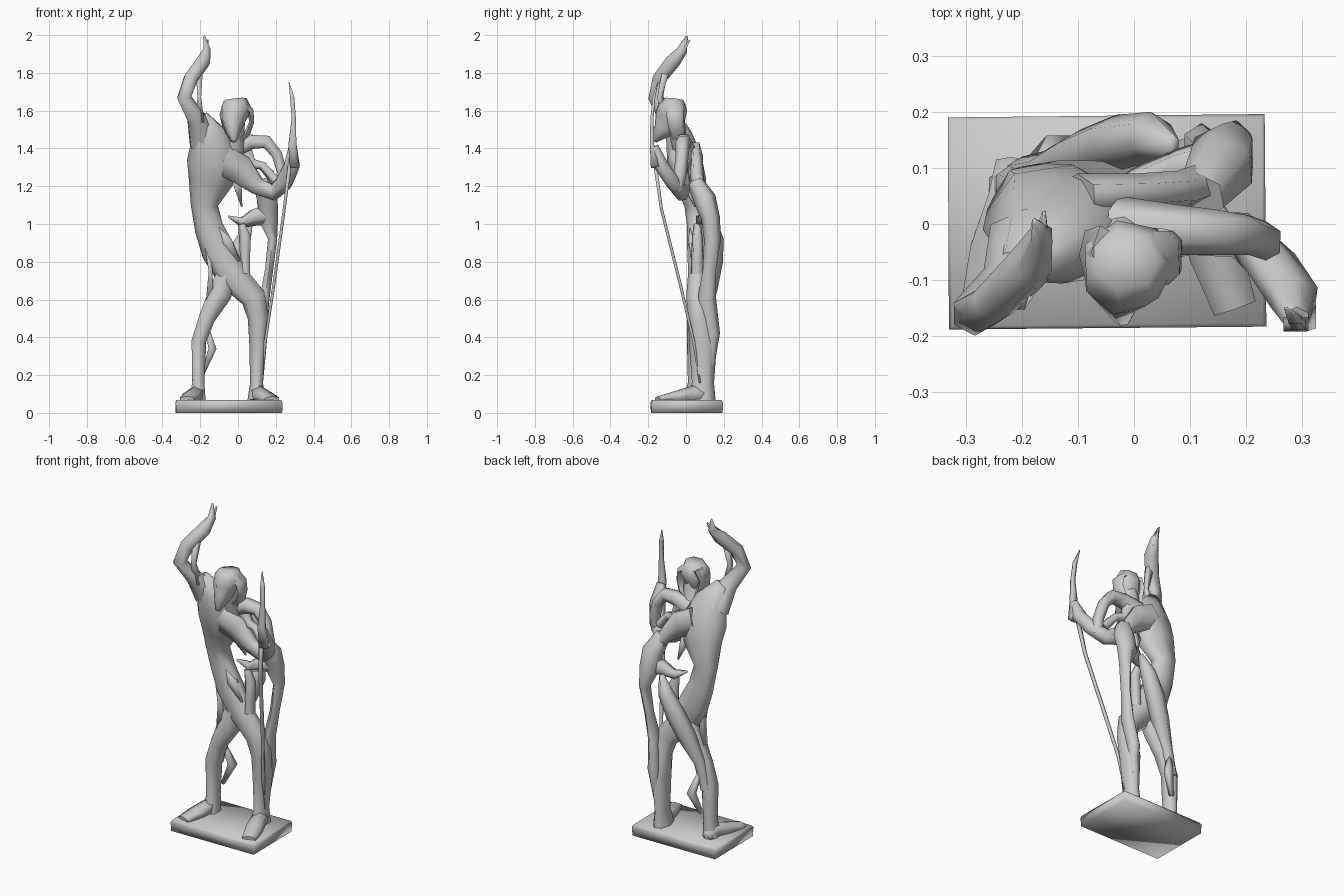
import bpy, bmesh, math
from mathutils import Vector


def finish(name, bm, angle=80):
    bmesh.ops.recalc_face_normals(bm, faces=bm.faces)
    me = bpy.data.meshes.new(name)
    bm.to_mesh(me)
    bm.free()
    ob = bpy.data.objects.new(name, me)
    bpy.context.collection.objects.link(ob)
    bpy.ops.object.select_all(action='DESELECT')
    ob.select_set(True)
    bpy.context.view_layer.objects.active = ob
    bpy.ops.object.shade_smooth_by_angle(angle=math.radians(angle))
    return ob


def limb(name, rings, sides=6, ref=(0, 1, 0), twist=0.5):
    """Faceted tube through (x, y, z, width radius, depth radius) stations."""
    bm = bmesh.new()
    pts = [Vector(r[:3]) for r in rings]
    loops = []
    for i, r in enumerate(rings):
        t = (pts[min(i + 1, len(pts) - 1)] - pts[max(i - 1, 0)]).normalized()
        u = t.cross(Vector(ref)).normalized()
        v = u.cross(t)
        loop = []
        for k in range(sides):
            a = 2 * math.pi * (k + twist) / sides
            loop.append(bm.verts.new(pts[i] + u * r[3] * math.cos(a) + v * r[4] * math.sin(a)))
        loops.append(loop)
    for a, b in zip(loops, loops[1:]):
        for k in range(sides):
            j = (k + 1) % sides
            bm.faces.new((a[k], a[j], b[j], b[k]))
    bm.faces.new(loops[0])
    bm.faces.new(loops[-1])
    return finish(name, bm, 95 if sides < 5 else 80)


# plinth with a slightly chamfered top
bm = bmesh.new()
prev = None
for z, d in ((0, 0.002), (0.055, 0), (0.067, 0.006)):
    loop = [bm.verts.new((x, y, z)) for x, y in
            ((-0.33 + d, -0.188 + d), (0.236 - d, -0.183 + d), (0.233 - d, 0.196 - d), (-0.332 + d, 0.19 - d))]
    if prev:
        for k in range(4):
            bm.faces.new((prev[k], prev[(k + 1) % 4], loop[(k + 1) % 4], loop[k]))
    else:
        bm.faces.new(loop)
    prev = loop
bm.faces.new(prev)
finish("plinth", bm, 95)

# torso sweeping diagonally across the front into the right-hand leg
limb("torso_and_leg", [
    (-0.20, -0.07, 1.57, 0.045, 0.035), (-0.155, -0.04, 1.47, 0.10, 0.07),
    (-0.12, -0.01, 1.35, 0.15, 0.095), (-0.14, 0.025, 1.23, 0.125, 0.085),
    (-0.175, 0.05, 1.10, 0.075, 0.06), (-0.15, 0.06, 0.98, 0.08, 0.055),
    (-0.10, 0.06, 0.86, 0.095, 0.055), (-0.03, 0.06, 0.73, 0.085, 0.05),
    (0.085, 0.055, 0.61, 0.07, 0.055), (0.11, 0.07, 0.50, 0.058, 0.06),
    (0.108, 0.09, 0.36, 0.048, 0.075), (0.10, 0.09, 0.16, 0.036, 0.06),
    (0.10, 0.08, 0.065, 0.05, 0.08)], sides=7)

# rear sweep crossing the other way from the hip into the left leg
limb("rear_sweep", [
    (0.07, 0.14, 1.02, 0.012, 0.02), (0.03, 0.155, 0.92, 0.045, 0.045),
    (-0.03, 0.145, 0.80, 0.06, 0.05), (-0.09, 0.12, 0.67, 0.055, 0.05),
    (-0.16, 0.09, 0.52, 0.035, 0.04), (-0.20, 0.09, 0.36, 0.03, 0.03)], sides=6)
# upper back carrying across to the bow-arm side
limb("back_band", [
    (-0.10, 0.05, 1.36, 0.09, 0.04), (0.0, 0.055, 1.32, 0.085, 0.035),
    (0.08, 0.06, 1.24, 0.05, 0.035), (0.14, 0.08, 1.16, 0.035, 0.035)], sides=6)

# left-hand leg and calf shard
limb("left_leg", [
    (-0.06, 0.07, 0.76, 0.05, 0.05), (-0.095, 0.06, 0.63, 0.072, 0.055),
    (-0.165, 0.055, 0.50, 0.05, 0.05), (-0.207, 0.06, 0.38, 0.045, 0.055),
    (-0.21, 0.06, 0.16, 0.037, 0.05), (-0.215, 0.05, 0.065, 0.05, 0.065)])
limb("left_hip_strut", [
    (-0.165, 0.05, 0.92, 0.025, 0.03), (-0.145, 0.04, 0.75, 0.014, 0.025),
    (-0.15, 0.05, 0.58, 0.03, 0.03)], sides=4)
limb("calf_shard", [
    (-0.17, 0.10, 0.47, 0.012, 0.02), (-0.135, 0.14, 0.34, 0.03, 0.025),
    (-0.18, 0.11, 0.22, 0.012, 0.015)], sides=4)

# feet
for side, x, tx in (("left", -0.22, -0.27), ("right", 0.11, 0.18)):
    limb(side + "_foot", [
        (x, 0.11, 0.08, 0.03, 0.03), (x, 0.05, 0.10, 0.045, 0.05),
        ((x + tx) / 2, -0.05, 0.085, 0.055, 0.032), (tx, -0.15, 0.072, 0.045, 0.016)],
         ref=(0, 0, 1))

# open flank on the right side, reaching from chest to knee
limb("right_flank", [
    (0.12, 0.05, 1.22, 0.045, 0.045), (0.155, 0.10, 1.13, 0.062, 0.06),
    (0.16, 0.13, 1.03, 0.06, 0.05), (0.183, 0.14, 0.92, 0.028, 0.045),
    (0.165, 0.125, 0.76, 0.025, 0.035), (0.14, 0.11, 0.60, 0.03, 0.05),
    (0.12, 0.14, 0.42, 0.035, 0.04), (0.11, 0.13, 0.25, 0.02, 0.02)], sides=6)
# abdominal shards in the middle opening
limb("centre_strut", [
    (0.02, 0.06, 1.00, 0.02, 0.02), (0.04, 0.06, 0.93, 0.035, 0.03),
    (0.04, 0.06, 0.80, 0.028, 0.035), (0.035, 0.06, 0.62, 0.04, 0.04)], sides=5)
limb("upper_shard", [
    (-0.05, 0.06, 1.04, 0.006, 0.008), (0.02, 0.08, 1.01, 0.03, 0.03),
    (0.09, 0.10, 1.04, 0.05, 0.04), (0.16, 0.12, 1.05, 0.055, 0.04)], sides=5)
limb("waist_spike", [
    (-0.01, 0.0, 1.24, 0.035, 0.03), (0.005, 0.02, 1.17, 0.022, 0.025),
    (0.02, 0.05, 1.09, 0.004, 0.005)], sides=4)
limb("hip_shard", [
    (-0.12, 0.03, 0.99, 0.01, 0.01), (-0.06, 0.03, 0.91, 0.04, 0.025),
    (-0.01, 0.05, 0.80, 0.03, 0.03)], sides=4)

# chest band running into the bow arm's forearm
limb("chest_band_and_forearm", [
    (-0.08, -0.04, 1.34, 0.09, 0.06), (0.01, -0.03, 1.29, 0.09, 0.045),
    (0.10, -0.015, 1.20, 0.052, 0.04), (0.19, -0.02, 1.165, 0.046, 0.042),
    (0.245, -0.07, 1.22, 0.05, 0.04), (0.285, -0.13, 1.31, 0.048, 0.038),
    (0.29, -0.17, 1.41, 0.024, 0.024)])
# shoulder and upper arm forming an open ring
limb("upper_arm", [
    (-0.03, 0.00, 1.40, 0.06, 0.05), (0.07, -0.01, 1.435, 0.045, 0.045),
    (0.15, -0.015, 1.435, 0.04, 0.04), (0.205, -0.02, 1.37, 0.033, 0.035),
    (0.235, -0.03, 1.27, 0.03, 0.035), (0.23, -0.05, 1.18, 0.035, 0.035)], sides=6)
limb("armpit_bridge", [
    (0.03, 0.0, 1.40, 0.05, 0.035), (0.07, 0.0, 1.32, 0.035, 0.03),
    (0.13, -0.01, 1.31, 0.025, 0.025), (0.20, -0.03, 1.23, 0.03, 0.025)], sides=5)

# bow: upper blade and long thin lower rod
limb("bow_upper", [
    (0.30, -0.165, 1.30, 0.035, 0.03), (0.288, -0.18, 1.42, 0.03, 0.016),
    (0.295, -0.18, 1.56, 0.016, 0.012), (0.287, -0.17, 1.67, 0.016, 0.010),
    (0.27, -0.15, 1.75, 0.003, 0.003)], sides=4)
limb("bow_lower", [
    (0.28, -0.17, 1.36, 0.014, 0.014), (0.245, -0.13, 1.08, 0.011, 0.011),
    (0.19, -0.03, 0.68, 0.011, 0.011), (0.145, 0.04, 0.38, 0.010, 0.010),
    (0.125, 0.08, 0.12, 0.006, 0.006)], sides=4)

# raised arm with a small gap at the elbow
limb("raised_arm", [
    (-0.185, -0.03, 1.43, 0.08, 0.065), (-0.22, -0.10, 1.56, 0.055, 0.045),
    (-0.285, -0.16, 1.67, 0.042, 0.04), (-0.25, -0.14, 1.77, 0.042, 0.038),
    (-0.185, -0.07, 1.86, 0.042, 0.042), (-0.165, -0.02, 1.92, 0.022, 0.028),
    (-0.178, 0.005, 1.995, 0.004, 0.006)])
limb("elbow_bridge", [
    (-0.20, -0.11, 1.54, 0.03, 0.025), (-0.205, -0.14, 1.67, 0.014, 0.018),
    (-0.205, -0.11, 1.80, 0.025, 0.025)], sides=4)
limb("raised_thumb", [
    (-0.165, -0.03, 1.89, 0.018, 0.018), (-0.16, 0.02, 1.975, 0.004, 0.005)], sides=4)

# neck, head and the open loop of hair
limb("neck", [(-0.04, 0.0, 1.36, 0.08, 0.06), (-0.015, -0.04, 1.46, 0.055, 0.045),
              (-0.015, -0.06, 1.55, 0.06, 0.05)])
limb("head", [
    (-0.02, -0.17, 1.44, 0.015, 0.015), (-0.025, -0.12, 1.50, 0.045, 0.055),
    (-0.025, -0.085, 1.56, 0.07, 0.085), (-0.01, -0.07, 1.615, 0.085, 0.08),
    (-0.015, -0.065, 1.66, 0.06, 0.055)], sides=7)
limb("hair_loop", [
    (0.02, -0.065, 1.635, 0.025, 0.055), (0.066, -0.06, 1.60, 0.02, 0.05),
    (0.074, -0.055, 1.54, 0.014, 0.045), (0.05, -0.045, 1.48, 0.018, 0.04),
    (-0.005, -0.04, 1.44, 0.025, 0.035)], sides=5)
limb("hair_side", [
    (-0.05, -0.05, 1.635, 0.03, 0.05), (-0.083, -0.055, 1.58, 0.015, 0.045),
    (-0.06, -0.045, 1.49, 0.018, 0.04), (-0.03, -0.04, 1.44, 0.025, 0.035)], sides=5)
